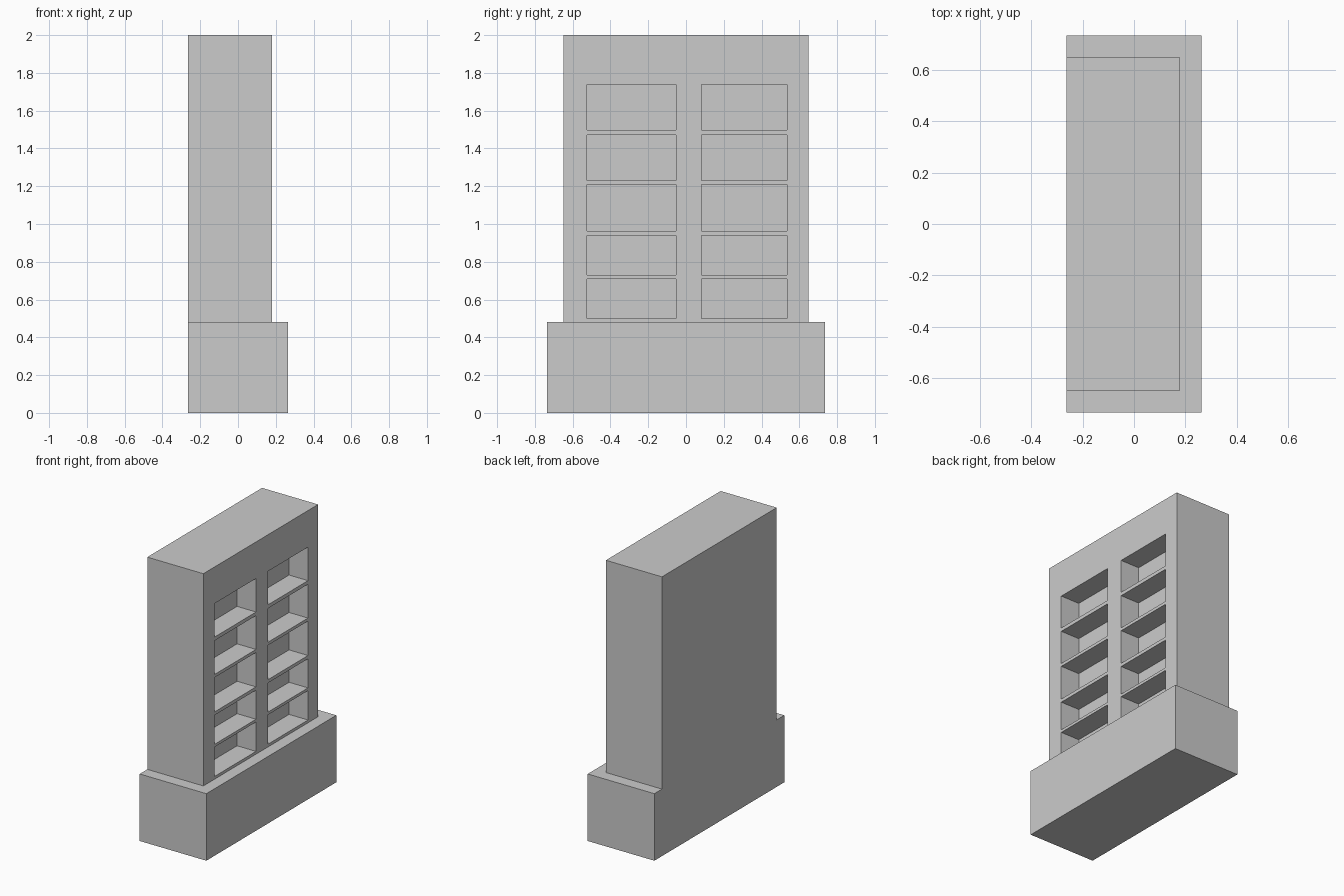
import bpy
import bmesh
from mathutils import Matrix, Vector

if "Cube" in bpy.data.objects:
    bpy.data.objects.remove(bpy.data.objects["Cube"])


def add_box(bm, lo, hi):
    """Add an axis-aligned box spanning the corners lo and hi."""
    lo, hi = Vector(lo), Vector(hi)
    mat = Matrix.Translation((lo + hi) / 2) @ Matrix.Diagonal((*(hi - lo), 1))
    bmesh.ops.create_cube(bm, size=1, matrix=mat)


def make_object(name, boxes):
    bm = bmesh.new()
    for lo, hi in boxes:
        add_box(bm, lo, hi)
    mesh = bpy.data.meshes.new(name)
    bm.to_mesh(mesh)
    bm.free()
    obj = bpy.data.objects.new(name, mesh)
    bpy.context.collection.objects.link(obj)
    return obj


BACK = -0.264
FRONT = 0.18
BASE_TOP = 0.48
RECESS_DEPTH = 0.15

# Wide plinth, flush with the cabinet at the back
make_object("base", [((BACK, -0.735, 0), (0.264, 0.735, BASE_TOP))])

# Tall cabinet body
cabinet = make_object("cabinet", [((BACK, -0.649, BASE_TOP), (FRONT, 0.649, 2))])

# Two columns of five open shelf recesses
columns = [(-0.525, -0.053), (0.083, 0.535)]
rows = [(0.50, 0.71), (0.73, 0.938), (0.962, 1.208), (1.23, 1.472), (1.498, 1.738)]
cutter = make_object("shelf_recess_cutter", [
    ((FRONT - RECESS_DEPTH, y0, z0), (FRONT + 0.1, y1, z1))
    for y0, y1 in columns for z0, z1 in rows])
cutter.hide_render = True
cutter.display_type = 'WIRE'

# Carve the recesses, then discard the cutter
mod = cabinet.modifiers.new("shelf_recesses", 'BOOLEAN')
mod.operation = 'DIFFERENCE'
mod.solver = 'EXACT'
mod.object = cutter
bpy.context.view_layer.objects.active = cabinet
bpy.ops.object.modifier_apply(modifier=mod.name)
bpy.data.objects.remove(cutter, do_unlink=True)
